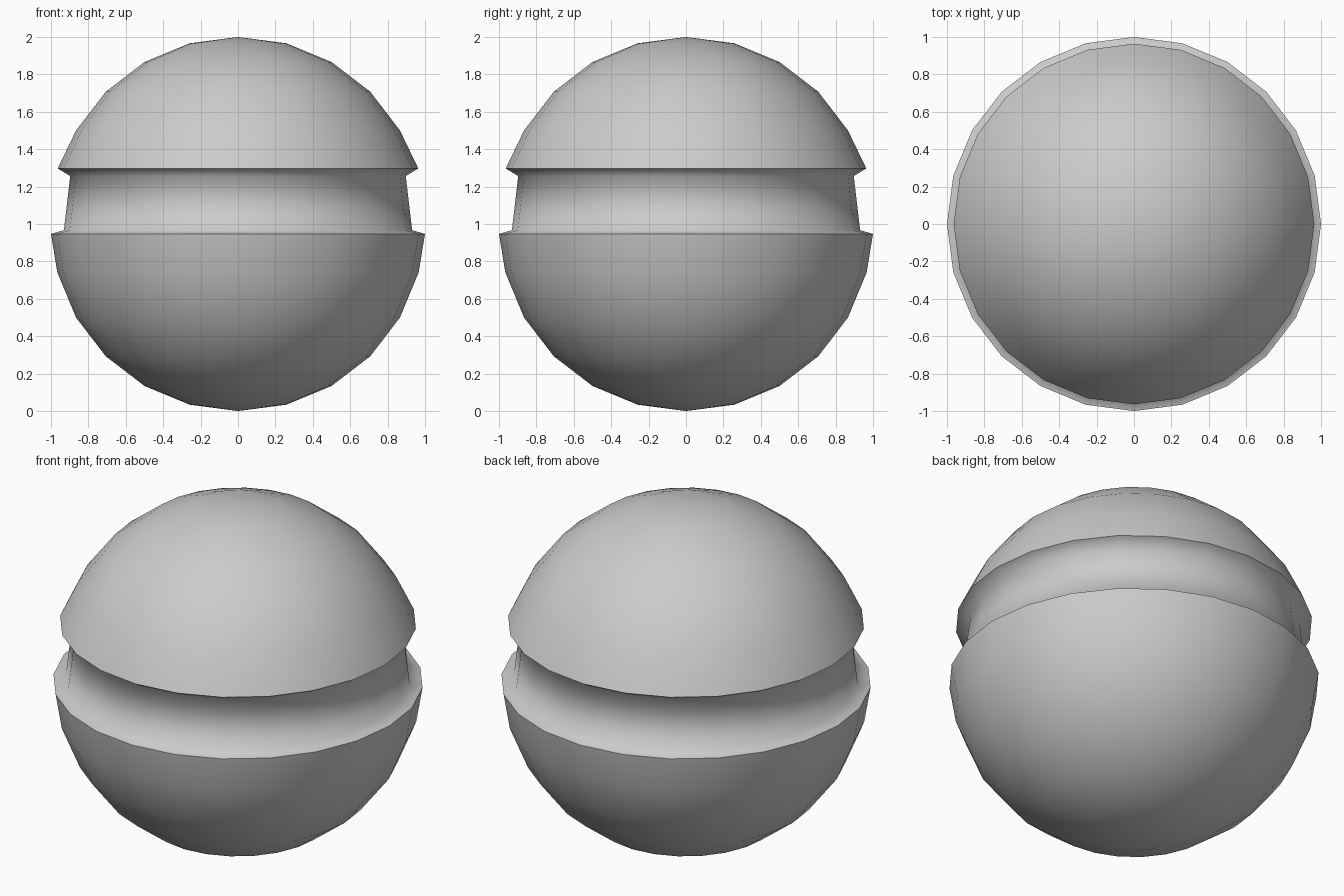
import bpy, bmesh
from math import sin, cos, pi, radians

if "Cube" in bpy.data.objects:
    bpy.data.objects.remove(bpy.data.objects["Cube"])

SEGMENTS = 24


def ring(i):
    """Profile point of a unit sphere with 12 rings, counted from the top."""
    a = pi * i / 12
    return sin(a), 1 + cos(a)


# Profile: upper dome, recessed groove, lower bowl
profile = [ring(i) for i in range(1, 5)]
profile += [(0.964, 1.297), (0.897, 1.256), (0.931, 0.967), (1.0, 0.947)]
profile += [ring(i) for i in range(7, 12)]

bm = bmesh.new()
loops = [[bm.verts.new((r * cos(2 * pi * s / SEGMENTS),
                        r * sin(2 * pi * s / SEGMENTS), z))
          for s in range(SEGMENTS)] for r, z in profile]
top = bm.verts.new((0, 0, 2))
bottom = bm.verts.new((0, 0, 0))

# Skin between neighbouring loops and close both poles
for s in range(SEGMENTS):
    t = (s + 1) % SEGMENTS
    bm.faces.new((top, loops[0][s], loops[0][t]))
    for a, b in zip(loops, loops[1:]):
        bm.faces.new((a[s], b[s], b[t], a[t]))
    bm.faces.new((loops[-1][t], loops[-1][s], bottom))
bmesh.ops.recalc_face_normals(bm, faces=bm.faces)

mesh = bpy.data.meshes.new("grooved_ball")
bm.to_mesh(mesh)
bm.free()
ball = bpy.data.objects.new("grooved_ball", mesh)
bpy.context.collection.objects.link(ball)

# Smooth everywhere except at the two rims
bpy.context.view_layer.objects.active = ball
ball.select_set(True)
bpy.ops.object.shade_smooth_by_angle(angle=radians(75))
